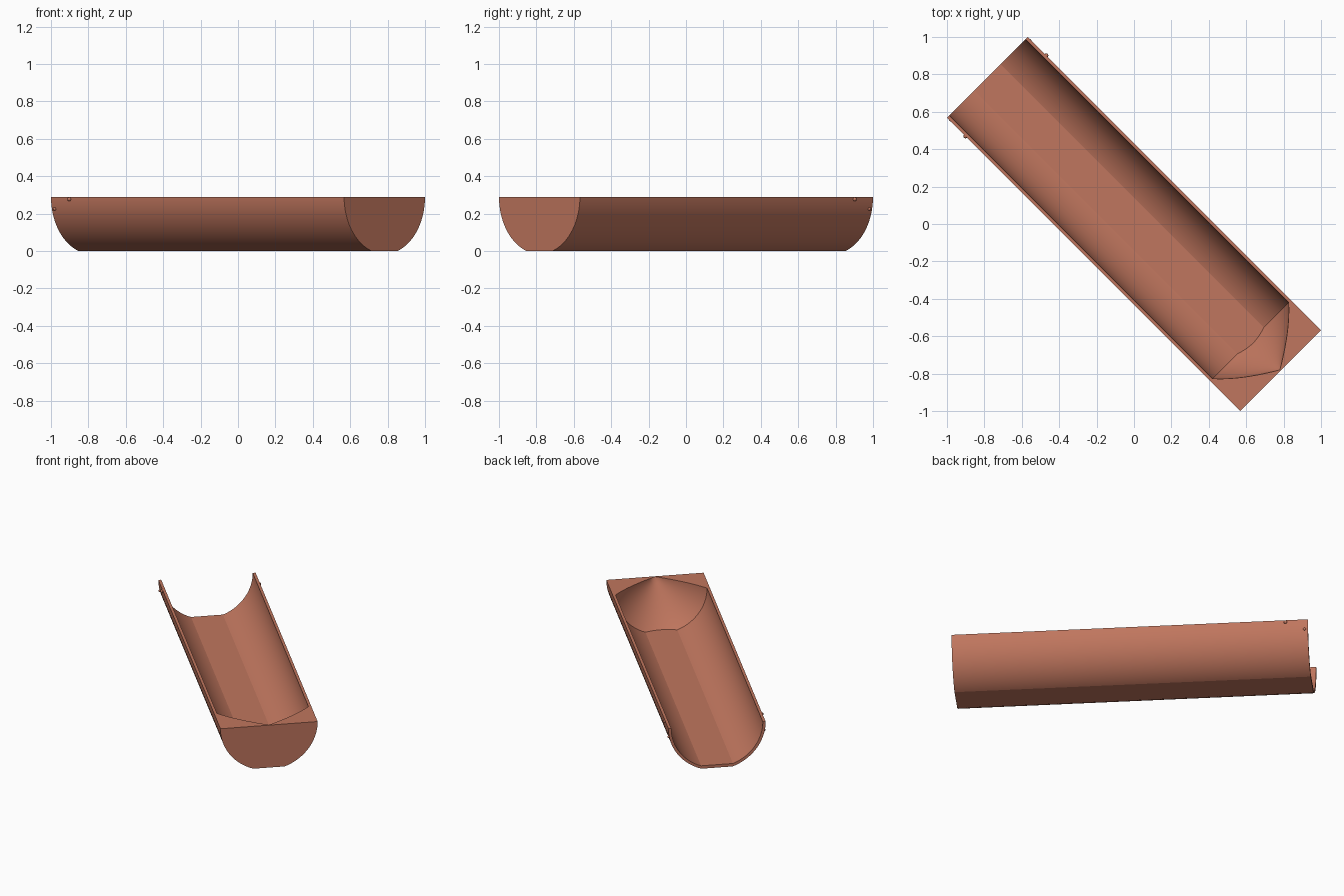
import bpy, bmesh, math
from mathutils import Matrix, Vector

if "Cube" in bpy.data.objects:
    bpy.data.objects.remove(bpy.data.objects["Cube"])

TOP, R_OUT, R_IN, FLOOR, HALF = 0.29, 0.306, 0.288, 0.02, 1.108
TURN = Matrix.Rotation(-math.pi / 4, 4, 'Z')

clay = bpy.data.materials.new("terracotta")
clay.diffuse_color = (0.527, 0.181, 0.112, 1)
clay.use_nodes = True
clay.node_tree.nodes["Principled BSDF"].inputs["Base Color"].default_value = clay.diffuse_color


def cut(bm, z, keep_above):
    """Slice flat at height z and cap the opening."""
    geom = bm.verts[:] + bm.edges[:] + bm.faces[:]
    bmesh.ops.bisect_plane(bm, geom=geom, plane_co=(0, 0, z), plane_no=(0, 0, 1),
                           clear_inner=keep_above, clear_outer=not keep_above)
    edges = [e for e in bm.edges if e.is_boundary]
    bmesh.ops.contextual_create(bm, geom=edges)


def lathe(name, profile, cuts, segs=96):
    """Revolve (x, radius) points around the trough axis, then slice flat."""
    bm = bmesh.new()
    rings = []
    for x, r in profile:
        if r < 1e-5:
            rings.append([bm.verts.new((x, 0, TOP))] * segs)
            continue
        # half-step offset keeps vertices off the rim plane
        angs = [2 * math.pi * (i + 0.5) / segs for i in range(segs)]
        rings.append([bm.verts.new((x, r * math.cos(a), TOP + r * math.sin(a))) for a in angs])
    for a, b in zip(rings, rings[1:]):
        for i in range(segs):
            j = (i + 1) % segs
            vs = list(dict.fromkeys((a[i], a[j], b[j], b[i])))
            bm.faces.new(vs)
    for ring in (rings[0], rings[-1]):
        if ring[0] is not ring[1]:
            bm.faces.new(ring)
    for z, above in cuts:
        cut(bm, z, above)
    bmesh.ops.recalc_face_normals(bm, faces=bm.faces[:])
    mesh = bpy.data.meshes.new(name)
    bm.to_mesh(mesh)
    bm.free()
    mesh.materials.append(clay)
    ob = bpy.data.objects.new(name, mesh)
    bpy.context.collection.objects.link(ob)
    return ob


def smooth(ob, angle):
    bpy.ops.object.select_all(action='DESELECT')
    ob.select_set(True)
    bpy.context.view_layer.objects.active = ob
    bpy.ops.object.shade_smooth_by_angle(angle=math.radians(angle))


# Trough body: half cylinder with a flat underside
trough = lathe("trough", [(-HALF, R_OUT), (HALF, R_OUT)], [(0, True), (TOP, False)])

# Cavity: open at one end, drawn to a rounded cone at the closed end
START, TIP, STEPS = 0.881, 1.103, 10
profile = [(-HALF - 0.1, R_IN)]
for k in range(STEPS + 1):
    t = k / STEPS
    profile.append((START + (TIP - START) * t, R_IN * (1 - t) + 0.09 * t * (1 - t)))
cavity = lathe("cavity_cutter", profile, [(FLOOR, True)])
cavity.hide_render = True

mod = trough.modifiers.new("hollow", 'BOOLEAN')
mod.operation = 'DIFFERENCE'
mod.solver = 'EXACT'
mod.object = cavity
bpy.context.view_layer.objects.active = trough
trough.select_set(True)
bpy.ops.object.modifier_apply(modifier=mod.name)
bpy.data.objects.remove(cavity)
smooth(trough, 15)
trough.matrix_world = TURN

# Small round studs on both outer walls near the open end
for x, z, r in ((-0.969, 0.277, 0.011), (-1.087, 0.225, 0.009)):
    for side, label in ((-1, "left"), (1, "right")):
        y = side * math.sqrt(R_OUT ** 2 - (TOP - z) ** 2)
        pos = TURN @ Vector((x, y, z))
        bpy.ops.mesh.primitive_uv_sphere_add(segments=16, ring_count=8, radius=r, location=pos)
        stud = bpy.context.object
        stud.name = "stud_" + label
        stud.data.materials.append(clay)
        smooth(stud, 40)
